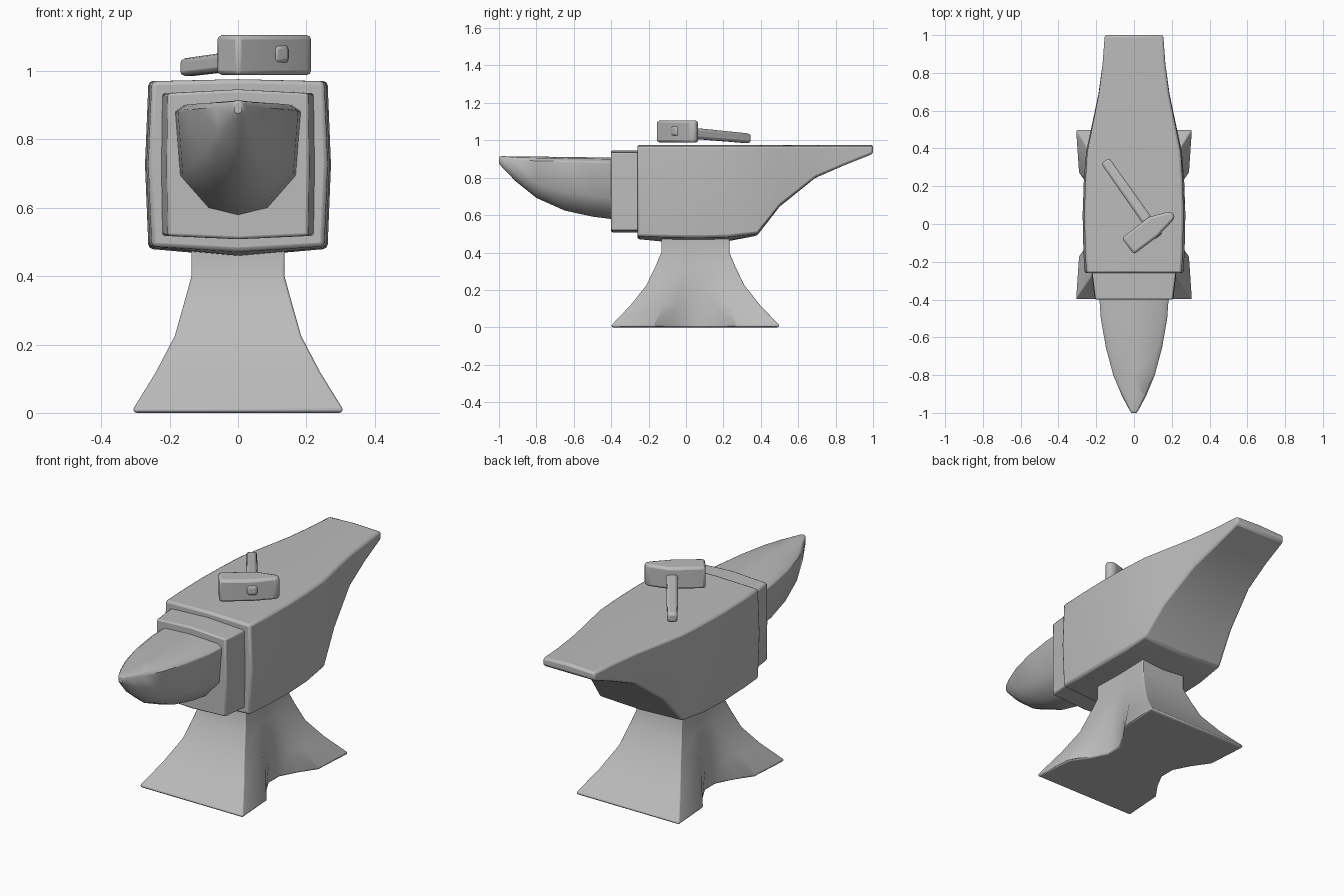
import bpy
import bmesh
from math import atan2, radians
from mathutils import Matrix, Vector

cube = bpy.data.objects.get("Cube")
if cube:
    bpy.data.objects.remove(cube, do_unlink=True)

iron = bpy.data.materials.new("iron_grey")
iron.use_nodes = True
GREY = (0.5, 0.5, 0.5, 1.0)
iron.diffuse_color = GREY
iron.node_tree.nodes["Principled BSDF"].inputs["Base Color"].default_value = GREY


def loft(name, rings, bevel=0.0, bevel_angle=40, smooth=35):
    """Skin a list of equal-length rings, cap both ends, soften the edges."""
    bm = bmesh.new()
    rows = [[bm.verts.new(p) for p in ring] for ring in rings]
    n = len(rows[0])
    for a, b in zip(rows, rows[1:]):
        for i in range(n):
            j = (i + 1) % n
            bm.faces.new((a[i], a[j], b[j], b[i]))
    bm.faces.new(rows[0])
    bm.faces.new(rows[-1])
    bmesh.ops.recalc_face_normals(bm, faces=bm.faces)
    mesh = bpy.data.meshes.new(name)
    bm.to_mesh(mesh)
    bm.free()
    mesh.materials.append(iron)
    obj = bpy.data.objects.new(name, mesh)
    bpy.context.collection.objects.link(obj)
    if bevel:
        mod = obj.modifiers.new("soft_edges", "BEVEL")
        mod.width = bevel
        mod.segments = 2
        mod.limit_method = "ANGLE"
        mod.angle_limit = radians(bevel_angle)
    bpy.ops.object.select_all(action="DESELECT")
    obj.select_set(True)
    bpy.context.view_layer.objects.active = obj
    bpy.ops.object.shade_smooth_by_angle(angle=radians(smooth))
    return obj


def mirrored(half, y):
    """Close a half section (x, z), listed from bottom centre to top centre."""
    return [(x, y, z) for x, z in half] + [(-x, y, z) for x, z in half[-2:0:-1]]


# Body with its tapering heel: y, half width, side bulge, corner z, centre bottom z
body = [(-0.26, 0.252, 0.010, 0.487, 0.472), (-0.14, 0.258, 0.010, 0.483, 0.460),
        (0.05, 0.262, 0.010, 0.480, 0.457), (0.22, 0.258, 0.008, 0.483, 0.460),
        (0.38, 0.248, 0.006, 0.500, 0.490), (0.50, 0.224, 0.004, 0.650, 0.645),
        (0.69, 0.186, 0.002, 0.800, 0.798), (0.85, 0.166, 0.000, 0.868, 0.868),
        (1.00, 0.155, 0.000, 0.928, 0.928)]
loft("anvil_body", [mirrored([(0, c), (w, b), (w + k, (b + 0.97) / 2),
                              (w, 0.970), (0, 0.976)], y)
                    for y, w, k, b, c in body], 0.012)

# Stepped block between body and horn
block = [(-0.40, 0.205), (-0.25, 0.222)]
loft("horn_block", [mirrored([(0, 0.508), (w, 0.518), (w + 0.003, 0.72),
                              (w, 0.935), (0, 0.946)], y) for y, w in block], 0.008)

# Horn: y, half width, bottom z, edge z, top z
horn = [(-0.39, 0.184, 0.578, 0.882, 0.908), (-0.50, 0.176, 0.592, 0.884, 0.909),
        (-0.65, 0.150, 0.625, 0.887, 0.911), (-0.80, 0.110, 0.692, 0.890, 0.913),
        (-0.91, 0.064, 0.780, 0.894, 0.914), (-0.985, 0.024, 0.858, 0.898, 0.915),
        (-1.00, 0.013, 0.876, 0.900, 0.912)]
loft("horn", [mirrored([(0, b), (w * 0.47, b + (e - b) * 0.07),
                        (w * 0.92, b + (e - b) * 0.38), (w, e),
                        (w * 0.85, e + (t - e) * 0.7), (0, t)], y)
              for y, w, b, e, t in horn], 0.006, 55, 40)

# Flared foot with waisted sides: z, half width, half depth, waist half width
foot = [(0.0, 0.302, 0.443, 0.180), (0.010, 0.308, 0.450, 0.180),
        (0.12, 0.240, 0.345, 0.175), (0.225, 0.185, 0.262, 0.168),
        (0.32, 0.158, 0.216, 0.153), (0.40, 0.136, 0.182, 0.135),
        (0.49, 0.136, 0.182, 0.135)]


def foot_ring(z, hx, hy, waist):
    side = [(hx, -1), (hx - (hx - waist) * 0.12, -0.50),
            (hx - (hx - waist) * 0.62, -0.30), (waist, -0.10)]
    right = side + [(x, -t) for x, t in reversed(side)]
    left = [(-x, t) for x, t in reversed(right)]
    return [(x, 0.05 + t * hy, z) for x, t in right + left]


loft("foot", [foot_ring(*level) for level in foot], 0.008, 50, 50)

# Hammer lying on the face, turned about the vertical axis
turn = Matrix.Rotation(atan2(0.6, 0.8), 4, "Z")
outline = [(-0.097, -0.128), (0.062, -0.128), (0.185, -0.107), (0.203, -0.088),
           (0.188, -0.058), (0.085, -0.018), (-0.097, -0.021)]
head = loft("hammer_head", [[(u, v, z) for u, v in outline] for z in (0.988, 1.105)],
            0.014, 35)

# Handle: centre line tilts down away from the head
handle_rings = []
for v, z, r in [(-0.132, 1.050, 0.028), (0.0, 1.037, 0.029), (0.36, 1.010, 0.026)]:
    handle_rings.append([Vector((0.064 + 0.03 * (v + 0.13) + sx * r, v, z + sz * r))
                         for sx, sz in ((-1, -1), (1, -1), (1, 1), (-1, 1))])
handle = loft("hammer_handle", handle_rings, 0.014, 40)
for part in (head, handle):
    part.data.transform(turn)
